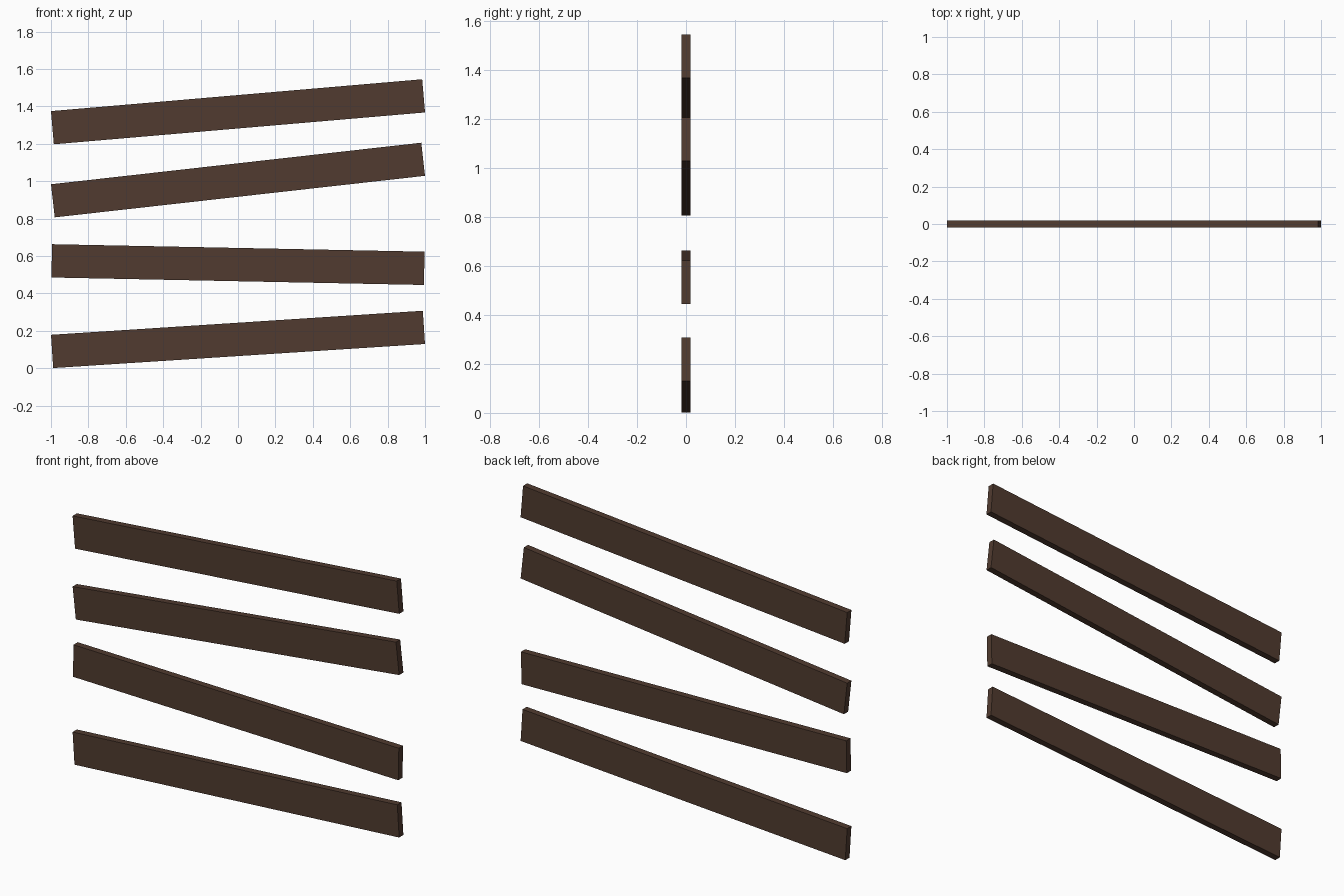
import bpy
import math

if "Cube" in bpy.data.objects:
    bpy.data.objects.remove(bpy.data.objects["Cube"])

wood = bpy.data.materials.new("dark brown wood")
wood.diffuse_color = (0.082, 0.044, 0.029, 1.0)
wood.use_nodes = True
wood.node_tree.nodes["Principled BSDF"].inputs["Base Color"].default_value = wood.diffuse_color

LENGTH, THICKNESS, HEIGHT = 1.992, 0.037, 0.178


def plank(name, z, tilt):
    """Flat board centred at height z, right end raised by tilt degrees."""
    bpy.ops.mesh.primitive_cube_add(size=1, location=(0, 0, z))
    ob = bpy.context.object
    ob.name = name
    ob.scale = (LENGTH, THICKNESS, HEIGHT)
    ob.rotation_euler.y = -math.radians(tilt)
    ob.data.materials.append(wood)


# Four crooked boards, bottom to top
plank("bottom_plank", 0.154, 3.7)
plank("lower_middle_plank", 0.554, -1.15)
plank("upper_middle_plank", 1.006, 6.4)
plank("top_plank", 1.371, 4.9)
